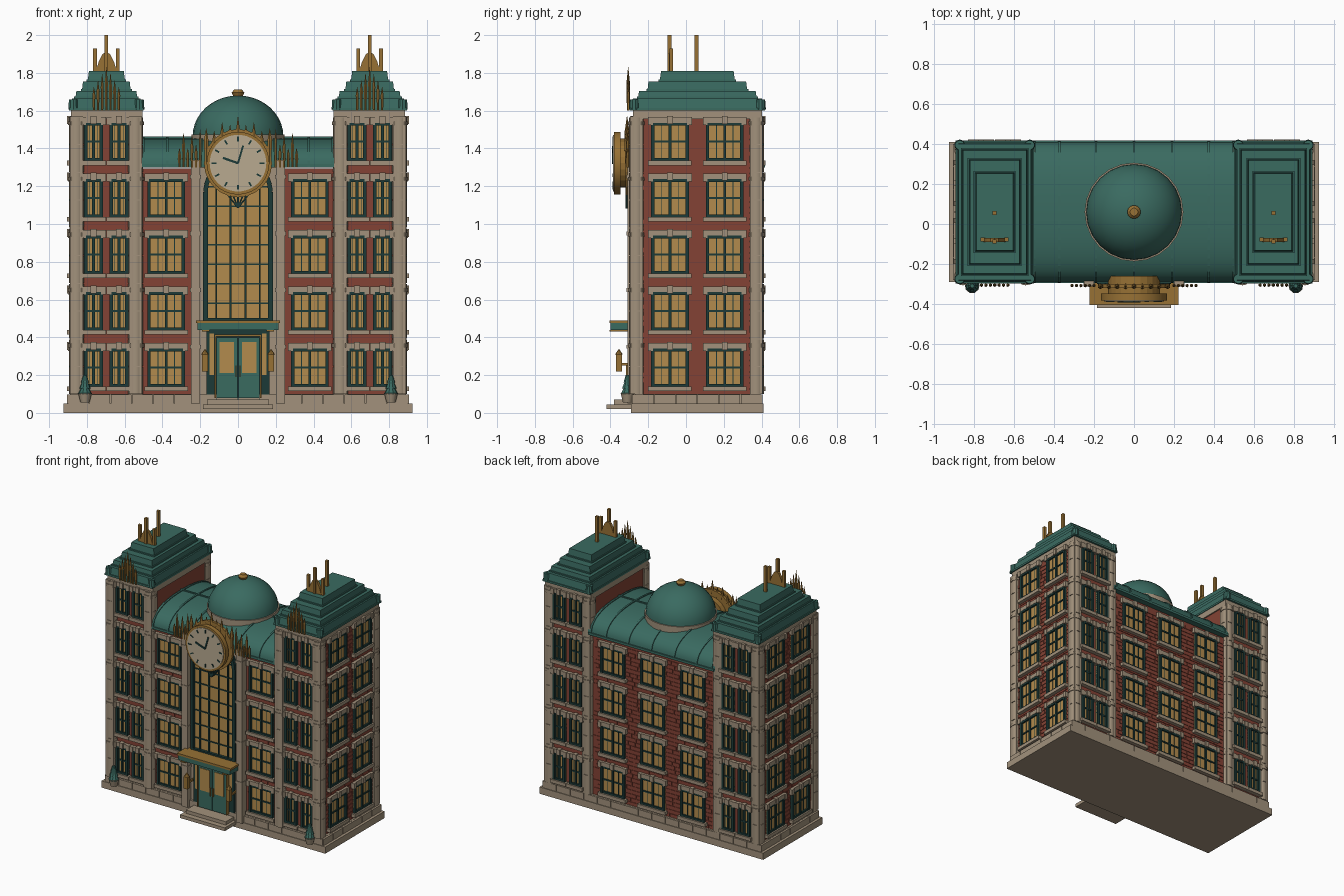
import bpy, bmesh, math, random
from mathutils import Matrix, Vector

if "Cube" in bpy.data.objects:
    bpy.data.objects.remove(bpy.data.objects["Cube"])
random.seed(4)

COL = {"stone": (.36, .285, .20), "brick": (.23, .055, .035), "green": (.042, .145, .118),
       "dark": (.012, .042, .038), "gold": (.31, .165, .035), "glass": (.45, .26, .075), "cream": (.48, .40, .28)}
MATS = {}
for k, c in COL.items():
    MATS[k] = bpy.data.materials.new(k)
    MATS[k].diffuse_color = (*c, 1)
PARTS = {}
I = Matrix.Identity(4)
T = Matrix.Translation


def bm_of(name, mat):
    return PARTS.setdefault(name, (bmesh.new(), mat))[0]


def box(name, mat, x0, x1, y0, y1, z0, z1, M=I, taper=None):
    bm = bm_of(name, mat)
    vs = bmesh.ops.create_cube(bm, size=1)["verts"]
    if taper:
        for v in vs:
            if v.co.z > 0:
                v.co.x *= taper[0]
                v.co.y *= taper[1]
    D = Matrix.Diagonal((abs(x1 - x0), abs(y1 - y0), abs(z1 - z0), 1))
    bmesh.ops.transform(bm, verts=vs, matrix=M @ T(((x0 + x1) / 2, (y0 + y1) / 2, (z0 + z1) / 2)) @ D)


def cone(name, mat, x, y, z0, z1, r0, r1, n=12, M=I):
    bmesh.ops.create_cone(bm_of(name, mat), cap_ends=True, segments=n, radius1=r0, radius2=r1,
                          depth=z1 - z0, matrix=M @ T((x, y, (z0 + z1) / 2)))


def bar(name, mat, p, q, y0, y1, w):
    # straight bar in the facade plane from (x, z) to (x, z)
    d = Vector((q[0] - p[0], 0, q[1] - p[1]))
    M = T((p[0], 0, p[1])) @ Matrix.Rotation(math.atan2(d.x, d.z), 4, 'Y')
    box(name, mat, -w / 2, w / 2, y0, y1, 0, d.length, M)


def prism(name, mat, pts, lo, hi, axis):
    # extrude a closed profile along x (pts are y,z) or along y (pts are x,z)
    bm = bm_of(name, mat)
    mk = (lambda p, t: (t, p[0], p[1])) if axis == 'x' else (lambda p, t: (p[0], t, p[1]))
    a = [bm.verts.new(mk(p, lo)) for p in pts]
    b = [bm.verts.new(mk(p, hi)) for p in pts]
    fs = [bm.faces.new(a), bm.faces.new(b[::-1])]
    for i in range(len(a)):
        j = (i + 1) % len(a)
        fs.append(bm.faces.new((a[j], a[i], b[i], b[j])))
    bmesh.ops.recalc_face_normals(bm, faces=fs)


def spike(name, x, y, z0, z1, r):
    zm = z0 + (z1 - z0) * .65
    cone(name, "gold", x, y, z0, zm, r * .7, r, 6)
    cone(name, "gold", x, y, zm, z1, r, .001, 6)


def window(side, M, w, h=.2):
    # local frame: wall plane at y=0, outward is -y, origin at window centre
    f, g, s = side + "_window_frames", side + "_window_glass", side + "_window_stonework"
    box(g, "glass", -w/2, w/2, -.008, .01, -h/2, h/2, M)
    for e in (-1, 1):
        box(f, "dark", e*(w/2 - .018), e*w/2, -.022, 0, -h/2, h/2, M)
        box(f, "dark", -w/2, w/2, -.02, 0, e*(h/2 - .014), e*h/2, M)
        box(f, "dark", e*w*.22 - .002, e*w*.22 + .002, -.011, 0, -h/2, h/2, M)
        box(s, "stone", e*(w/2 - .01), e*(w/2 + .016), -.028, 0, h/2 - .012, h/2 + .03, M)
    box(f, "dark", -.007, .007, -.018, 0, -h/2, h/2, M)
    box(f, "dark", -w/2, w/2, -.015, 0, -.005, .005, M)
    box(s, "stone", -w/2 - .008, w/2 + .008, -.022, 0, h/2, h/2 + .03, M)
    box(s, "stone", -.015, .015, -.032, 0, h/2 - .006, h/2 + .036, M)
    box(s, "stone", -w/2 - .015, w/2 + .015, -.032, 0, -h/2 - .025, -h/2, M)


def bricks(M, w, z0, z1):
    # sparse raised bricks on a wall of width w
    z = z0
    while z < z1 - .02:
        x = -w/2 + random.uniform(0, .05)
        while x < w/2 - .03:
            L = min(random.uniform(.05, .12), w/2 - x)
            box("raised_bricks", "brick", x, x + L, -.004, .004, z, z + .025, M)
            x += L + .005
        z += .03


def face(x, y, deg):
    return T((x, y, 0)) @ Matrix.Rotation(math.radians(deg), 4, 'Z')


FLOORS = [.24 + .299*k for k in range(5)]

# plinth, stone block course and entrance steps
box("plinth", "stone", -.925, .925, -.29, .41, 0, .05)
box("plinth", "stone", -.89, .89, -.27, .395, .05, .1)
for i in range(16):
    x = -.9 + i*.1125
    for y0, y1 in ((-.285, -.26), (.385, .405)):
        box("plinth_blocks", "stone", x + .002, x + .1105, y0, y1, .05, .098)
for i in range(6):
    for s in (-1, 1):
        box("plinth_blocks", "stone", s*.88, s*.905, -.28 + i*.114, -.17 + i*.114, .05, .098)
box("entrance_steps", "stone", -.185, .185, -.42, -.28, .02, .045)
box("entrance_steps", "stone", -.165, .165, -.38, -.28, .045, .07)

# central block
box("central_wall", "brick", -.53, .53, -.255, .38, .1, 1.295)
for s in (-1, 1):
    bricks(face(s*.385, -.255, 0), .25, .1, 1.28)
    for z in FLOORS[:4]:
        window("front", face(s*.38, -.255, 0) @ T((0, 0, z)), .2)
bricks(face(0, .38, 180), 1.0, .1, 1.28)
for x in (-.33, 0, .33):
    for z in FLOORS[:4]:
        window("back", face(x, .38, 180) @ T((0, 0, z)), .2)

# end towers
for s in (-1, 1):
    box("tower_walls", "brick", s*.515, s*.872, -.262, .39, .1, 1.58)
    box("tower_top_band", "stone", s*.505, s*.885, -.28, .402, 1.555, 1.60)
    side = face(s*.872, .06, 90*s)
    bricks(side, .6, .1, 1.55)
    for z in FLOORS:
        for dx in (-.145, .145):
            window("side", side @ T((dx, 0, z)), .2)
        for x in (.63, .765):
            window("tower_front", face(s*x, -.262, 0) @ T((0, 0, z)), .1)
            window("tower_back", face(s*x, .39, 180) @ T((0, 0, z)), .1)
    # corner columns with stacked stone drums
    for cx in (.855, .542):
        for cy in (-.262, .372):
            box("corner_piers", "stone", s*(cx - .034), s*(cx + .034), cy - .034, cy + .034, .1, 1.57)
            for k in range(10):
                z = .1 + k*.147
                cone("corner_columns", "stone", s*cx, cy, z, z + .142, .04, .04, 16)
                if k % 2 == 1:
                    cone("corner_columns", "stone", s*cx, cy, z + .10, z + .12, .045, .045, 16)
    # stepped tower roof
    X, Y = s*.697, .06
    for hx, hy, z0, z1, t in ((.192, .352, 1.6, 1.665, .94), (.165, .315, 1.66, 1.705, .96),
                              (.13, .265, 1.70, 1.755, .95), (.10, .20, 1.75, 1.81, .92)):
        box("tower_roof_tiers", "green", X - hx, X + hx, Y - hy, Y + hy, z0, z1, taper=(t, (t + 1)/2))
        box("tower_roof_lips", "green", X - hx - .005, X + hx + .005, Y - hy - .005, Y + hy + .005, z0, z0 + .014)
    for a in (-.175, .175):
        for b in (-.335, .335):
            cone("tower_roof_corner_knobs", "green", X + a, Y + b, 1.605, 1.66, .028, .024, 10)
    # gold rooftop crest and masts
    prism("tower_crests", "gold", [(X - .055, 1.81), (X - .04, 1.86), (X - .02, 1.9), (X, 1.91), (X + .02, 1.9),
                                   (X + .04, 1.86), (X + .055, 1.81)], -.09, -.07, 'y')
    for x, y, z in ((X, .055, 2.0), (X, -.088, 2.0), (X - .06, -.078, 1.93), (X + .06, -.078, 1.93)):
        box("tower_masts", "gold", x - .01, x + .01, y - .01, y + .01, 1.8, z)
    for k in range(-3, 4):
        spike("tower_spikes", X + k*.022, -.306, 1.6, 1.83 - .035*abs(k), .009)
    # spikes beside the clock
    for k in range(6):
        spike("parapet_spikes", s*(.2 + k*.022), -.308, 1.3, (1.5, 1.42, 1.47, 1.4, 1.48, 1.4)[k], .009)
    # entrance bay pilasters, lamps and planters
    box("bay_pilasters", "stone", s*.2, s*.25, -.31, -.25, .05, 1.34)
    for z in (.34, .64, .94, 1.24):
        box("bay_pilasters", "stone", s*.197, s*.253, -.314, -.25, z, z + .02)
    box("lamps", "gold", s*.16, s*.19, -.37, -.34, .22, .31)
    cone("lamps", "gold", s*.175, -.355, .31, .335, .02, .004, 8)
    box("lamps", "gold", s*.17, s*.18, -.35, -.25, .25, .265)
    cone("planter_pots", "stone", s*.81, -.31, .055, .105, .024, .036)
    for z, r in ((.1, .037), (.13, .03), (.16, .022)):
        cone("planter_shrubs", "green", s*.81, -.31, z, z + .04, r, r*.45, 9)

# barrel roof with ribs
def barrel(name, x0, x1, off):
    pts = []
    for i in range(21):
        a = math.pi*i/20
        c = math.cos(a)
        pts.append((.06 + (.35 + off)*math.copysign(abs(c)**.8, c), 1.3 + (.155 + off)*math.sin(a)**.8))
    prism(name, "green", pts, x0, x1, 'x')


barrel("barrel_roof", -.525, .525, 0)
for x in (-.5, -.375, -.19, 0, .19, .375, .5):
    barrel("barrel_roof_ribs", x - .006, x + .006, .006)
box("barrel_roof_ridge", "green", -.52, .52, .054, .066, 1.45, 1.462)
for y in (-.295, .405):
    box("barrel_roof_gutter", "green", -.52, .52, y, y + .012, 1.3, 1.318)

# dome, ring and finial
cone("dome_ring", "stone", 0, .06, 1.42, 1.475, .247, .247, 24)
bm = bm_of("dome", "green")
vs = bmesh.ops.create_uvsphere(bm, u_segments=24, v_segments=20, radius=1)["verts"]
bmesh.ops.delete(bm, geom=[v for v in vs if v.co.z < -.01], context='VERTS')
bmesh.ops.transform(bm, verts=bm.verts[:], matrix=T((0, .06, 1.465)) @ Matrix.Diagonal((.24, .24, .215, 1)))
cone("dome_finial", "gold", 0, .06, 1.67, 1.695, .022, .034)
cone("dome_finial", "gold", 0, .06, 1.695, 1.712, .034, .02)

# arched window in the entrance bay
box("bay_wall", "stone", -.2, .2, -.268, -.25, .07, 1.34)
arch = [(-.172, .49)] + [(-.172*math.cos(math.pi*i/14), 1.17 + .172*math.sin(math.pi*i/14)) for i in range(15)] + [(.172, .49)]
prism("arched_window_glass", "glass", arch, -.28, -.26, 'y')
for p, q in zip(arch, arch[1:] + arch[:1]):
    bar("arched_window_frame", "dark", p, q, -.3, -.265, .024)
for x in (-.115, -.04, .04, .115):
    box("arched_window_bars", "dark", x - .005, x + .005, -.288, -.27, .49, 1.17 + math.sqrt(.172**2 - x*x))
for i in range(8):
    z = .58 + i*.103
    w = .17 if z < 1.17 else math.sqrt(.172**2 - (z - 1.17)**2)
    box("arched_window_bars", "dark", -w, w, -.286, -.27, z - .004, z + .004)

# double doors and canopy
box("door_surround", "dark", -.168, .168, -.285, -.26, .07, .45)
for s in (-1, 1):
    box("doors", "green", s*.003, s*.115, -.305, -.27, .08, .40)
    box("door_glass", "glass", s*.02, s*.098, -.309, -.29, .21, .375)
    box("door_sidelights", "glass", s*.128, s*.152, -.29, -.27, .2, .42)
    box("door_handles", "gold", s*.008, s*.014, -.318, -.3, .19, .25)
    box("door_frame", "gold", s*.117, s*.124, -.31, -.27, .08, .415)
box("door_frame", "gold", -.124, .124, -.31, -.27, .405, .415)
box("canopy", "green", -.215, .215, -.40, -.26, .44, .475)
box("canopy_top", "gold", -.222, .222, -.405, -.26, .475, .49)
for s in (-1, 1):
    box("canopy_top", "gold", s*.15, s*.19, -.406, -.3, .432, .44)

# clock with crown of spikes
R = T((0, 0, 1.322)) @ Matrix.Rotation(math.radians(90), 4, 'X')
cone("clock_backing", "gold", 0, 0, .26, .35, .13, .13, 24, R)
cone("clock_rim", "gold", 0, 0, .348, .382, .166, .166, 40, R)
cone("clock_face", "cream", 0, 0, .37, .387, .15, .15, 40, R)
for k in range(12):
    a = k*math.pi/6
    d = (math.sin(a), math.cos(a))
    bar("clock_marks", "dark", (d[0]*.115, 1.322 + d[1]*.115), (d[0]*.14, 1.322 + d[1]*.14), -.39, -.38, .009)
bar("clock_hands", "dark", (0, 1.322), (-.08, 1.35), -.393, -.385, .012)
bar("clock_hands", "dark", (0, 1.322), (.027, 1.415), -.393, -.385, .01)
cone("crown_plate", "gold", 0, 0, .30, .32, .18, .18, 24, R)
for k in range(-4, 5):
    spike("crown_spikes", k*.042, -.312, 1.32, 1.57 - .016*abs(k) - .03*(k % 2), .014)
for k in range(-2, 3):
    bar("clock_bracket", "dark", (0, 1.085), (k*.035, 1.175), -.32, -.28, .008)

# turn every part into an object
SMOOTH = {"dome", "dome_ring", "dome_finial", "barrel_roof", "corner_columns", "clock_rim", "clock_face", "planter_pots"}
for name, (bm, mat) in PARTS.items():
    me = bpy.data.meshes.new(name)
    bm.to_mesh(me)
    bm.free()
    me.materials.append(MATS[mat])
    ob = bpy.data.objects.new(name, me)
    bpy.context.collection.objects.link(ob)
    if name in SMOOTH:
        bpy.ops.object.select_all(action='DESELECT')
        ob.select_set(True)
        bpy.context.view_layer.objects.active = ob
        bpy.ops.object.shade_smooth_by_angle(angle=math.radians(35))

for m in bpy.data.materials:
    if m.users and not m.is_grease_pencil:
        m.use_nodes = True
        m.node_tree.nodes["Principled BSDF"].inputs["Base Color"].default_value = m.diffuse_color
